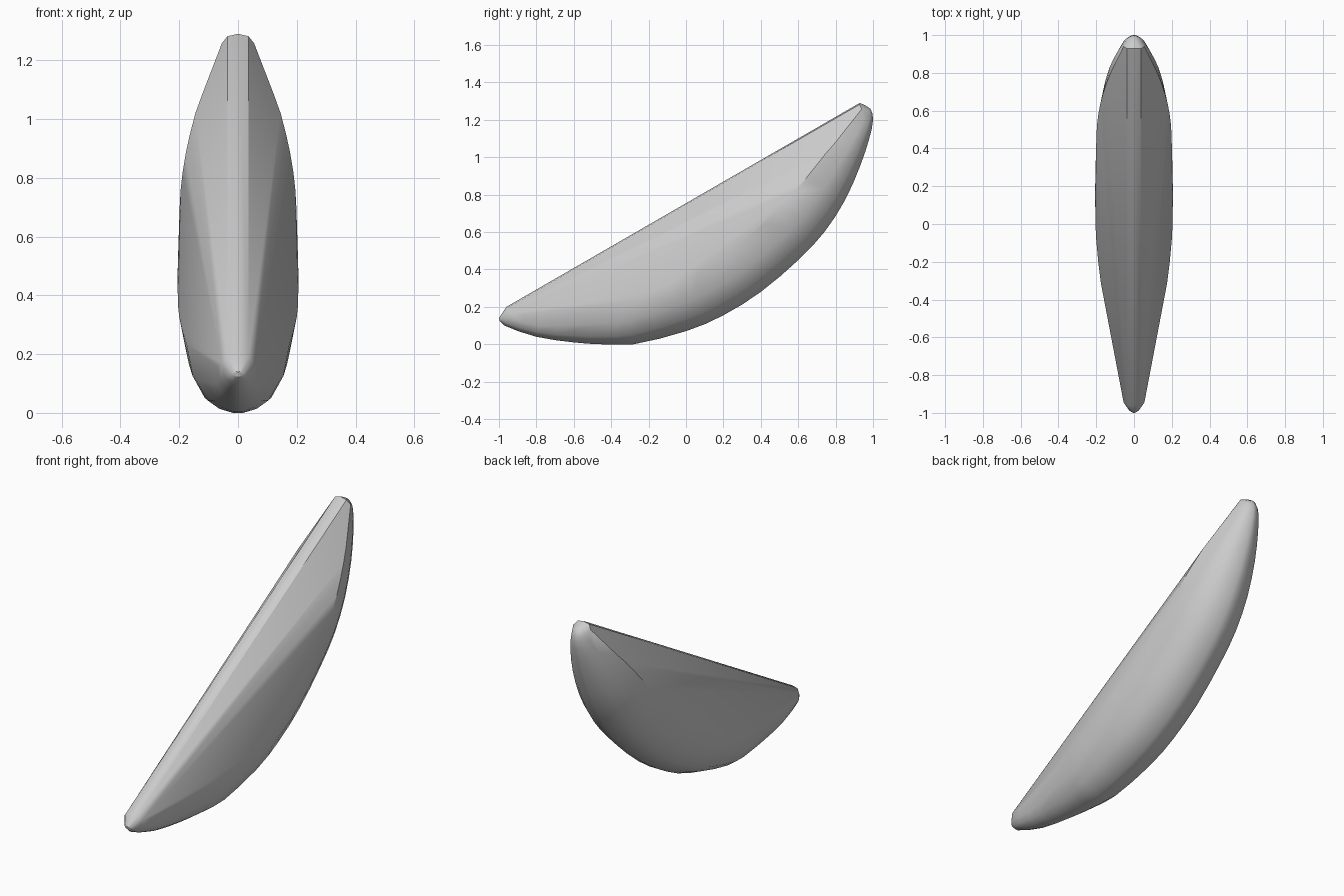
import bpy
import bmesh
from mathutils import Vector
from mathutils.geometry import interpolate_bezier

default = bpy.data.objects.get("Cube")
if default:
    bpy.data.objects.remove(default, do_unlink=True)

# Keel outline from the low front tip to the high back tip: y, z, half width
KEEL = [Vector(p) for p in (
    (-1.0, 0.14, 0.03), (-0.97, 0.10, 0.055), (-0.8, 0.04, 0.085),
    (-0.6, 0.01, 0.115), (-0.45, 0.0, 0.145), (-0.28, 0.0, 0.175),
    (0.0, 0.07, 0.2), (0.2, 0.155, 0.205), (0.4, 0.28, 0.205),
    (0.6, 0.45, 0.2), (0.74, 0.6, 0.195), (0.85, 0.77, 0.178),
    (0.93, 0.95, 0.145), (0.98, 1.1, 0.1), (1.0, 1.2, 0.065),
    (0.985, 1.26, 0.05), (0.93, 1.29, 0.025))]

# Rounded belly section: share of half width, depth inward in half widths
BELLY = ((0.1, 0.0), (0.4, 0.12), (0.65, 0.3), (0.88, 0.72), (1.0, 1.35))

# Narrow rounded ridge: half width, drop below the top line
RIDGE = ((0.0, 0.0), (0.036, 0.006), (0.055, 0.03))
RIDGE_ENDS = (Vector((0, -0.96, 0.2)), Vector((0, 0.925, 1.288)))


def smooth_path(points, steps):
    """Curve through the points with even tangents."""
    last = len(points) - 1
    tangents = [(points[min(i + 1, last)] - points[max(i - 1, 0)]) / 6
                for i in range(last + 1)]
    path = [points[0]]
    for i in range(last):
        path += interpolate_bezier(points[i], points[i] + tangents[i],
                                   points[i + 1] - tangents[i + 1],
                                   points[i + 1], steps)[1:]
    return path


bm = bmesh.new()


def add_pair(x, y, z):
    for side in (-1, 1):
        bm.verts.new((side * x, y, max(z, 0)))


# Belly sections set square to the keel
path = smooth_path(KEEL, 3)
for i, (y, z, width) in enumerate(path):
    run = path[min(i + 1, len(path) - 1)] - path[max(i - 1, 0)]
    inward = Vector((-run.y, run.x)).normalized()
    for share, depth in BELLY:
        add_pair(width * share, y + inward.x * depth * width,
                 z + inward.y * depth * width)

# Ridge along the straight top edge
for end in RIDGE_ENDS:
    for x, drop in RIDGE:
        add_pair(x, end.y + drop * 0.5, end.z - drop)

# Wrap the sections in one closed skin
bmesh.ops.remove_doubles(bm, verts=bm.verts, dist=0.0005)
bmesh.ops.convex_hull(bm, input=bm.verts)
bmesh.ops.delete(bm, geom=[v for v in bm.verts if not v.link_faces],
                 context='VERTS')
bmesh.ops.recalc_face_normals(bm, faces=bm.faces)
mesh = bpy.data.meshes.new("curved_wedge")
bm.to_mesh(mesh)
bm.free()
body = bpy.data.objects.new("curved_wedge", mesh)
bpy.context.collection.objects.link(body)

# Plain light grey
grey = bpy.data.materials.new("light_grey")
grey.use_nodes = True
grey.diffuse_color = (0.6, 0.6, 0.6, 1)
grey.node_tree.nodes["Principled BSDF"].inputs["Base Color"].default_value = (0.6, 0.6, 0.6, 1)
mesh.materials.append(grey)

bpy.ops.object.select_all(action='DESELECT')
body.select_set(True)
bpy.context.view_layer.objects.active = body
bpy.ops.object.shade_smooth_by_angle(angle=0.52)
